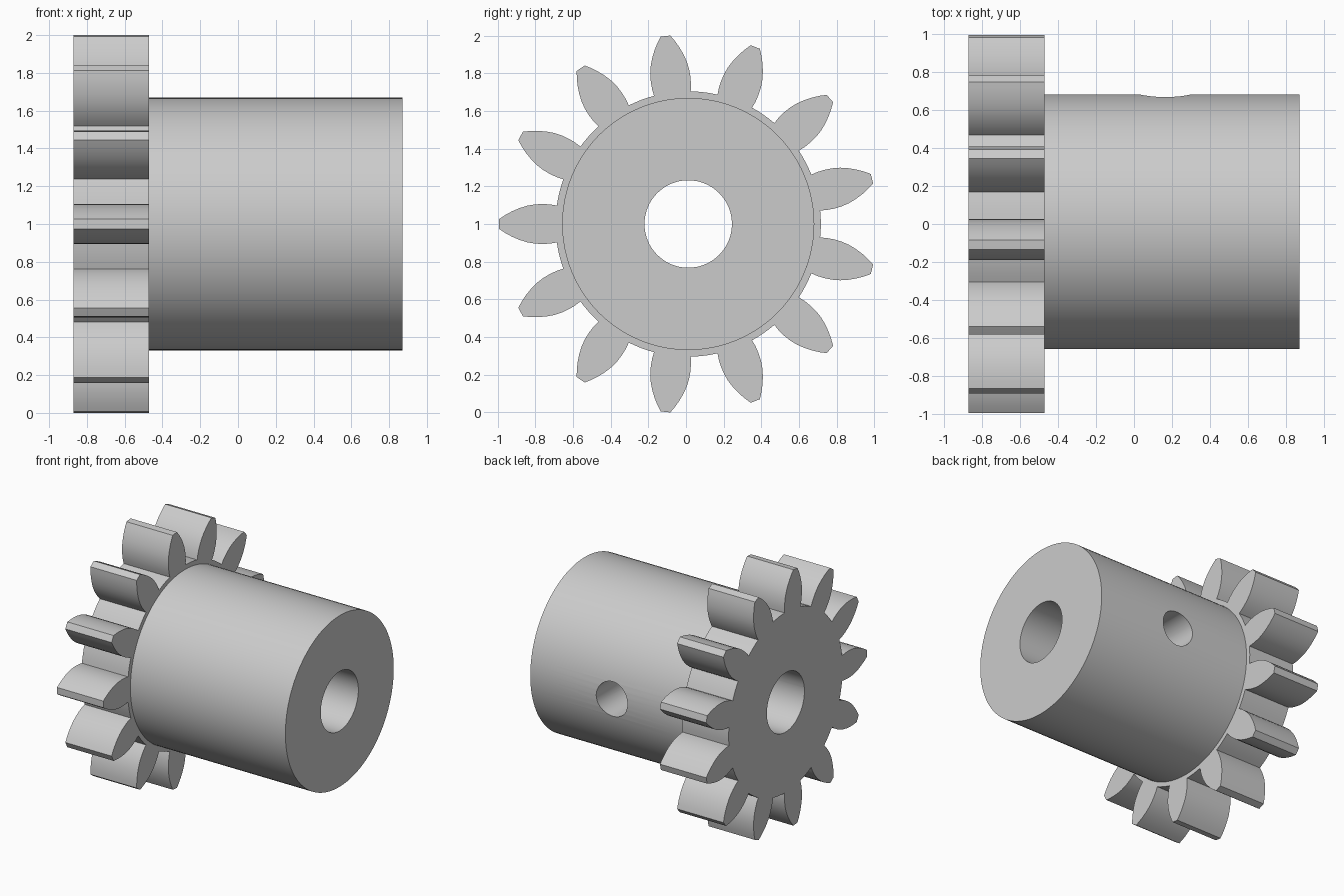
import bpy
import bmesh
from math import pi, sin, cos, asin, radians
from mathutils import Matrix, Vector

cube = bpy.data.objects.get("Cube")
if cube:
    bpy.data.objects.remove(cube, do_unlink=True)

TEETH = 13
AXIS = Vector((0, 0.0117, 1))
X_BACK, X_STEP, X_FRONT = -0.87, -0.47, 0.87
ROOT_R, TIP_R, HUB_R, BORE_R, SCREW_R = 0.704, 1.0045, 0.669, 0.232, 0.135
# Half width of a tooth at growing radius
FLANK = [(ROOT_R, 0.098), (0.74, 0.104), (0.78, 0.106), (0.82, 0.104), (0.86, 0.097),
         (0.90, 0.084), (0.94, 0.066), (0.975, 0.046), (TIP_R, 0.026)]

steel = bpy.data.materials.new("steel grey")
steel.use_nodes = True
grey = (0.6, 0.6, 0.6, 1)
steel.diffuse_color = grey
steel.node_tree.nodes["Principled BSDF"].inputs["Base Color"].default_value = grey


def add_object(name, bm):
    bmesh.ops.recalc_face_normals(bm, faces=bm.faces)
    mesh = bpy.data.meshes.new(name)
    bm.to_mesh(mesh)
    bm.free()
    mesh.materials.append(steel)
    obj = bpy.data.objects.new(name, mesh)
    bpy.context.collection.objects.link(obj)
    return obj


def cylinder(name, radius, start, end, segments):
    """Solid cylinder between two points."""
    start, end = Vector(start), Vector(end)
    span = end - start
    turn = span.to_track_quat('Z', 'Y').to_matrix().to_4x4()
    bm = bmesh.new()
    bmesh.ops.create_cone(bm, cap_ends=True, segments=segments, radius1=radius, radius2=radius,
                          depth=span.length, matrix=Matrix.Translation((start + end) / 2) @ turn)
    return add_object(name, bm)


def on_axis(x):
    return (x, AXIS.y, AXIS.z)


def combine(target, other, operation):
    """Apply a boolean and drop the helper object."""
    other.hide_render = True
    mod = target.modifiers.new(other.name, 'BOOLEAN')
    mod.operation, mod.object, mod.solver = operation, other, 'EXACT'
    bpy.ops.object.select_all(action='DESELECT')
    bpy.context.view_layer.objects.active = target
    target.select_set(True)
    bpy.ops.object.modifier_apply(modifier=mod.name)
    bpy.data.objects.remove(other, do_unlink=True)


def gear_outline():
    """Polar points of the toothed wheel, one tooth pointing to the front."""
    points = []
    pitch = 2 * pi / TEETH
    for i in range(TEETH):
        middle = pi + i * pitch
        rise = [(r, middle - asin(w / r)) for r, w in FLANK]
        fall = [(r, 2 * middle - a) for r, a in reversed(rise)]
        points += rise + [(TIP_R, middle)] + fall
        gap_start, gap_end = fall[-1][1], rise[0][1] + pitch
        points += [(ROOT_R, gap_start + (gap_end - gap_start) * k / 4) for k in (1, 2, 3)]
    return points


# Toothed wheel
bm = bmesh.new()
ring = [bm.verts.new((X_BACK, AXIS.y + r * cos(a), AXIS.z + r * sin(a))) for r, a in gear_outline()]
cap = bm.faces.new(ring)
side = bmesh.ops.extrude_face_region(bm, geom=[cap])
moved = [v for v in side["geom"] if isinstance(v, bmesh.types.BMVert)]
bmesh.ops.translate(bm, verts=moved, vec=(X_STEP - X_BACK, 0, 0))
pinion = add_object("pinion_gear", bm)

# Hub, sunk into the wheel and fused with it
combine(pinion, cylinder("hub", HUB_R, on_axis(X_STEP - 0.2), on_axis(X_FRONT), 96), 'UNION')

# Shaft bore, and set screw hole from the rear into the bore
combine(pinion, cylinder("bore_cutter", BORE_R, on_axis(-1.2), on_axis(1.2), 64), 'DIFFERENCE')
combine(pinion, cylinder("screw_hole_cutter", SCREW_R, (0.165, AXIS.y, AXIS.z),
                         (0.165, 1.2, AXIS.z), 48), 'DIFFERENCE')

bpy.ops.object.shade_smooth_by_angle(angle=radians(25))
